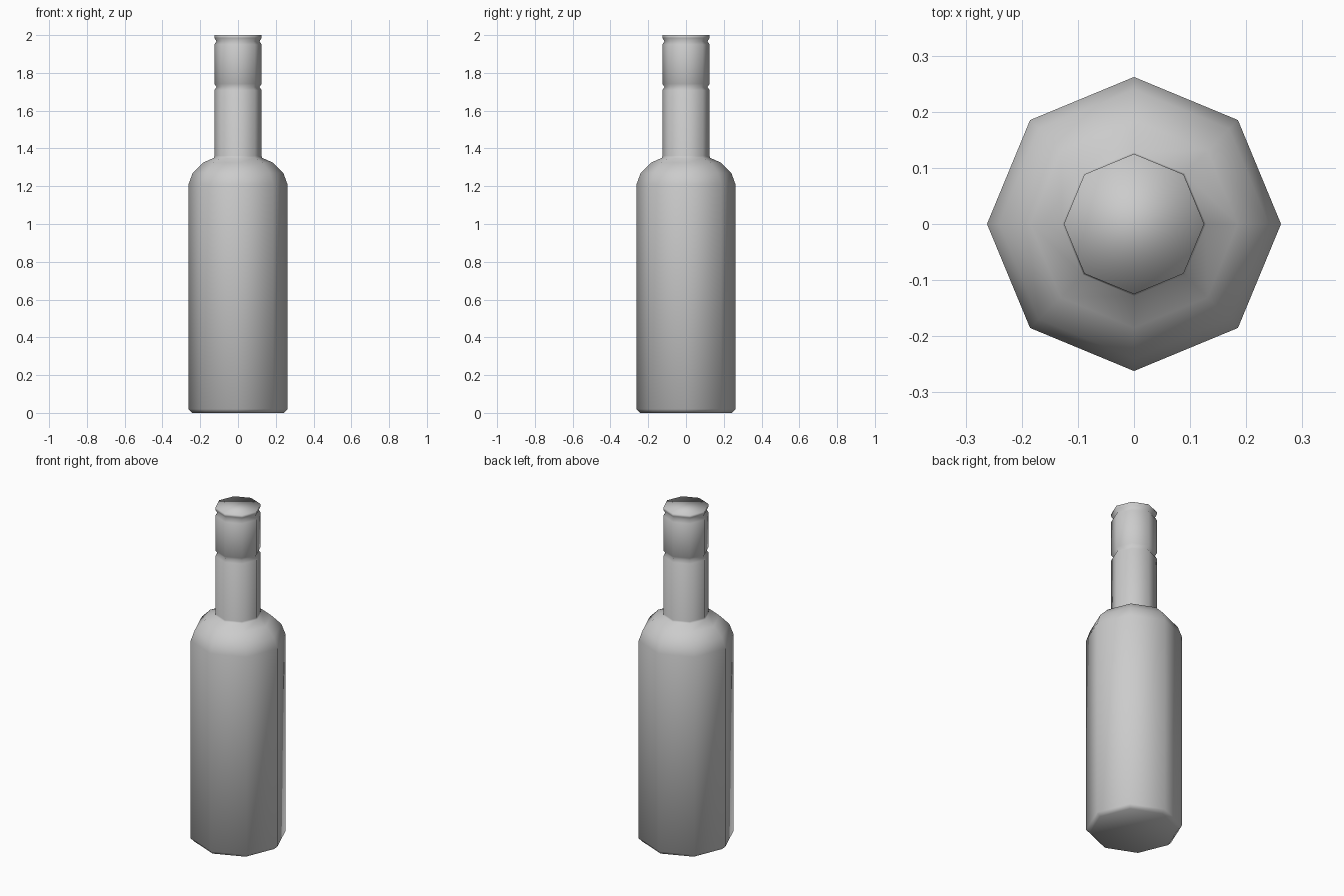
import bpy, bmesh
from math import cos, sin, pi

if "Cube" in bpy.data.objects:
    bpy.data.objects.remove(bpy.data.objects["Cube"])

SIDES = 8

# (radius, height) outline of the bottle from base to lip
PROFILE = [
    (0.242, 0.0), (0.262, 0.02), (0.262, 1.21), (0.24, 1.27),
    (0.185, 1.325), (0.128, 1.35), (0.125, 1.36),
    (0.125, 1.708), (0.114, 1.725), (0.125, 1.742),
    (0.125, 1.95), (0.114, 1.968), (0.125, 1.985), (0.125, 2.0),
]


def lathe(name, profile):
    """Spin a profile into a closed, smooth-shaded octagonal solid."""
    bm = bmesh.new()
    rings = [[bm.verts.new((r * cos(2 * pi * i / SIDES), r * sin(2 * pi * i / SIDES), z))
              for i in range(SIDES)] for r, z in profile]
    for low, high in zip(rings, rings[1:]):
        for i in range(SIDES):
            j = (i + 1) % SIDES
            bm.faces.new((low[i], low[j], high[j], high[i]))
    # Base and top
    bm.faces.new(rings[0][::-1])
    bm.faces.new(rings[-1])
    for face in bm.faces:
        face.smooth = True
    mesh = bpy.data.meshes.new(name)
    bm.to_mesh(mesh)
    bm.free()
    obj = bpy.data.objects.new(name, mesh)
    bpy.context.collection.objects.link(obj)
    return obj


# Bottle body, shoulder, grooved neck and cap in one skin
lathe("bottle", PROFILE)
